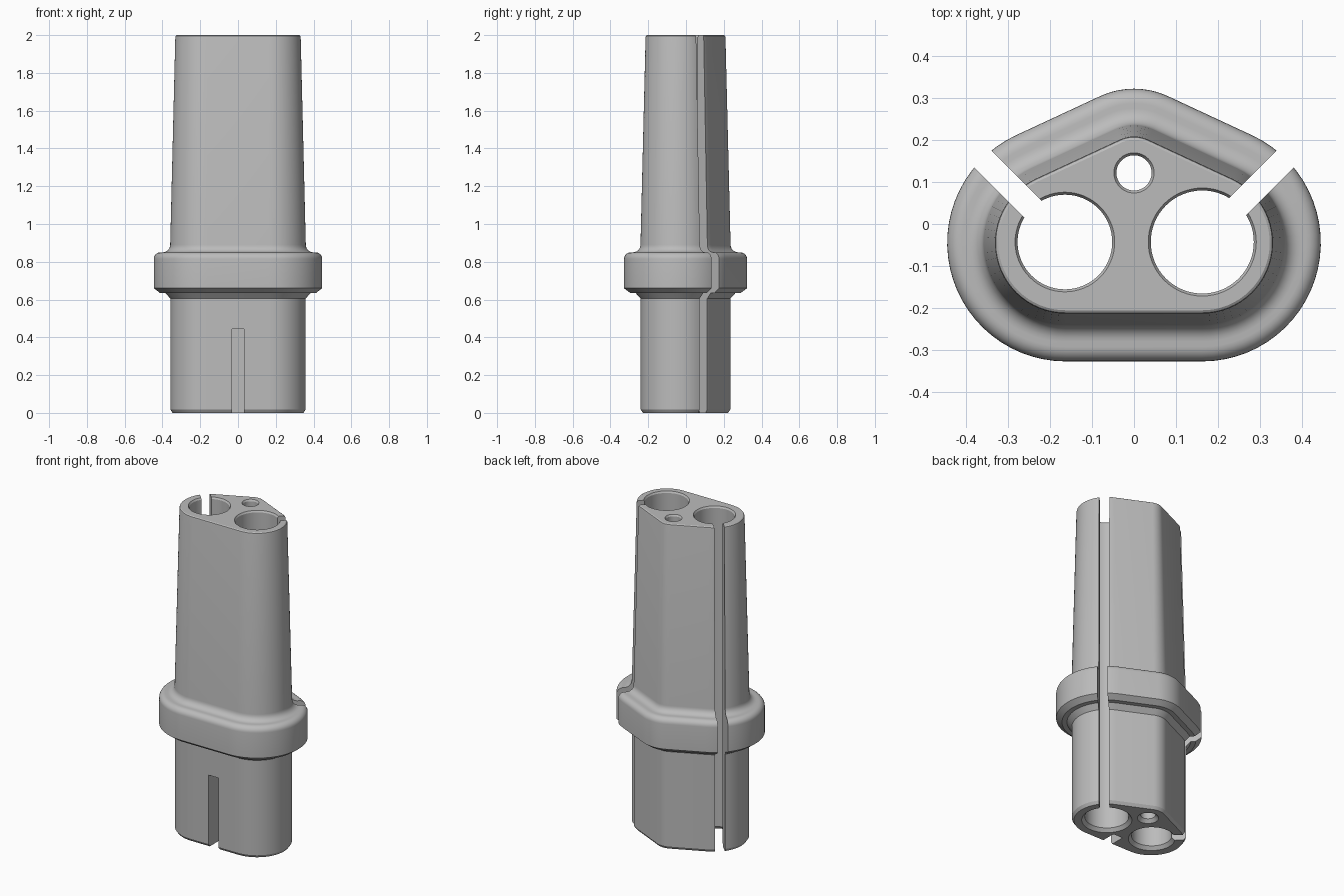
import bpy, bmesh
from math import sin, cos, pi, radians
from mathutils import Matrix, Vector

cube = bpy.data.objects.get("Cube")
if cube:
    bpy.data.objects.remove(cube)

grey = bpy.data.materials.new("plain grey")
grey.use_nodes = True
colour = (0.5, 0.5, 0.5, 1)
grey.diffuse_color = colour
grey.node_tree.nodes["Principled BSDF"].inputs["Base Color"].default_value = colour

# Corner centres of the rounded triangular outline
SIDE = Vector((0.163, -0.045))
BACK = Vector((0, 0.13))
SHRINK = 0.09            # back corner radius is this much smaller
TANGENT = radians(65.1)  # facing of the sloping back walls


def arc(centre, radius, start, end, steps):
    angles = [start + (end - start) * i / steps for i in range(steps + 1)]
    return [centre + radius * Vector((cos(a), sin(a))) for a in angles]


def outline(r):
    """Counter-clockwise cross-section with side corner radius r."""
    right = arc(SIDE, r, -pi / 2, TANGENT, 28)
    back = arc(BACK, r - SHRINK, TANGENT, pi - TANGENT, 10)
    left = [Vector((-p.x, p.y)) for p in reversed(right)]
    return right + back + left


def loft(name, sections):
    """Skin a list of (ring of 2D points, height) and cap both ends."""
    bm = bmesh.new()
    rings = [[bm.verts.new((p.x, p.y, z)) for p in pts] for pts, z in sections]
    n = len(rings[0])
    for low, high in zip(rings, rings[1:]):
        for i in range(n):
            j = (i + 1) % n
            bm.faces.new((low[i], low[j], high[j], high[i]))
    bm.faces.new(rings[0][::-1])
    bm.faces.new(rings[-1])
    return finish(name, bm)


def finish(name, bm):
    mesh = bpy.data.meshes.new(name)
    bm.to_mesh(mesh)
    bm.free()
    mesh.materials.append(grey)
    obj = bpy.data.objects.new(name, mesh)
    bpy.context.collection.objects.link(obj)
    return obj


def box(name, size, centre, turn=0):
    bm = bmesh.new()
    bmesh.ops.create_cube(bm, size=1)
    bm.transform(Matrix.Translation(centre) @ Matrix.Rotation(turn, 4, "Z")
                 @ Matrix.Diagonal((*size, 1)))
    return finish(name, bm)


def bore(name, x, y, r):
    """Through hole, countersunk below and softened above."""
    profile = [(r + 0.025, -0.01), (r + 0.018, 0), (r, 0.02),
               (r, 1.99), (r + 0.006, 2), (r + 0.012, 2.01)]
    centre = Vector((x, y))
    return loft(name, [(arc(centre, rr, 0, 2 * pi, 64)[:-1], z) for rr, z in profile])


# Body: plug, collar with rounded shoulder, and tapering sleeve
profile = [(0.183, 0), (0.195, 0.018), (0.195, 0.605), (0.222, 0.635),
           (0.25, 0.635), (0.283, 0.66)]
quarter = [i * pi / 12 for i in range(7)]
profile += [(0.248 + 0.035 * cos(a), 0.815 + 0.035 * sin(a)) for a in quarter]
profile += [(0.236 - 0.04 * sin(a), 0.89 - 0.04 * cos(a)) for a in quarter]
profile += [(0.169, 1.988), (0.167, 1.996), (0.161, 2)]
body = loft("connector_body", [(outline(r), z) for r, z in profile])

# Bores, diagonal slits and front keyway
cutters = [bore("left_bore", 0.163, -0.043, 0.123),
           bore("right_bore", -0.165, -0.043, 0.113),
           bore("pin_bore", 0, 0.122, 0.042)]
for name, s in (("left_slit", 1), ("right_slit", -1)):
    middle = (s * (0.163 + 0.18), -0.043 + 0.18, 1)
    cutters.append(box(name, (0.4, 0.057, 2.4), middle, s * pi / 4))
cutters.append(box("front_keyway", (0.066, 0.2, 0.545), (0, -0.24, 0.1725)))

bpy.context.view_layer.objects.active = body
for cutter in cutters:
    cutter.hide_render = True
    mod = body.modifiers.new(cutter.name, "BOOLEAN")
    mod.operation = "DIFFERENCE"
    mod.solver = "EXACT"
    mod.object = cutter
    bpy.ops.object.modifier_apply(modifier=mod.name)
    bpy.data.objects.remove(cutter)

bpy.ops.object.select_all(action="DESELECT")
body.select_set(True)
bpy.ops.object.shade_smooth_by_angle(angle=radians(30))
